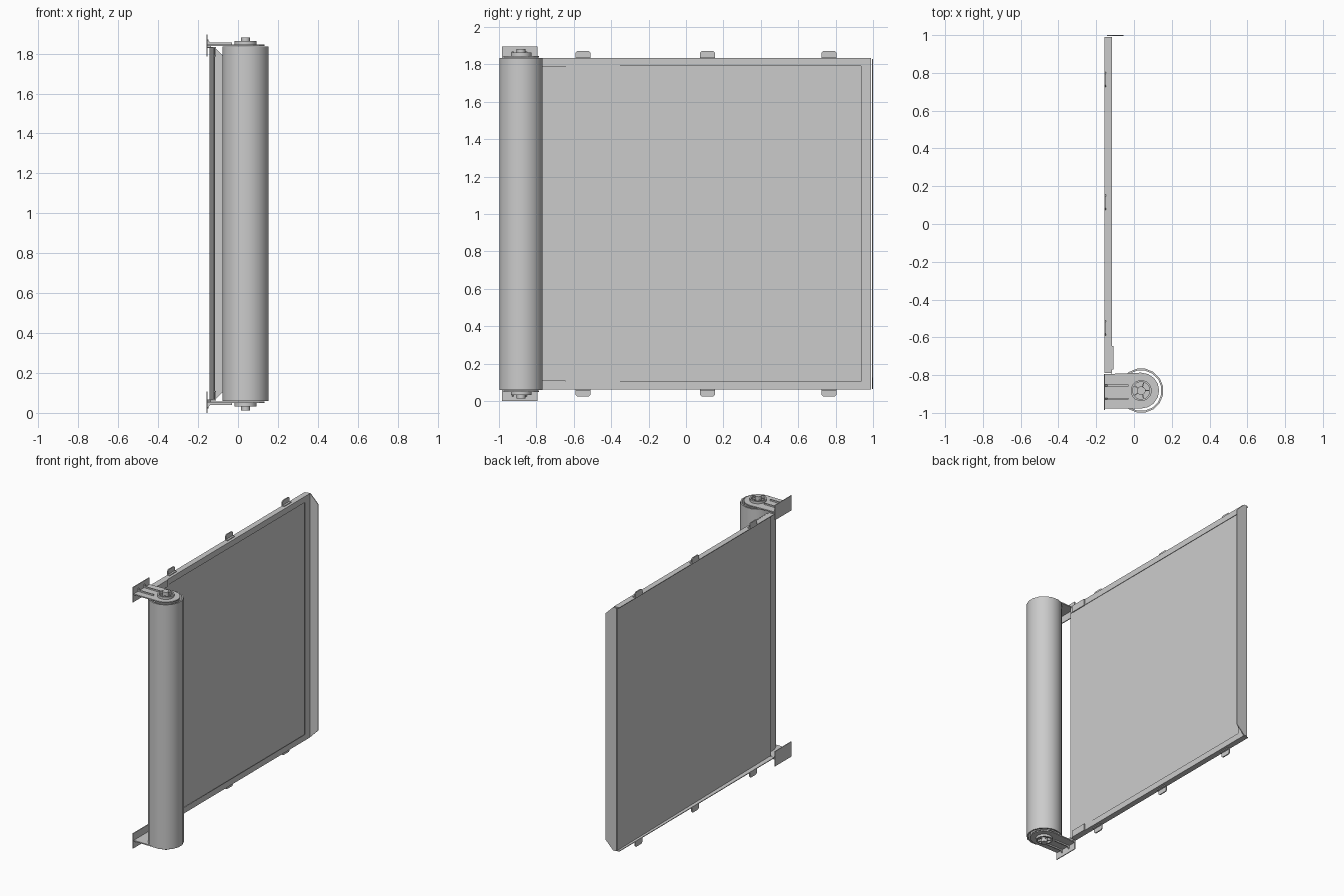
import bpy, bmesh
from math import pi, sin, cos
from mathutils import Vector

cube = bpy.data.objects.get("Cube")
if cube:
    bpy.data.objects.remove(cube)

grey = bpy.data.materials.new("plain_grey")
grey.use_nodes = True
GREY = (0.6, 0.6, 0.6, 1)
grey.diffuse_color = GREY
grey.node_tree.nodes["Principled BSDF"].inputs["Base Color"].default_value = GREY

HEIGHT = 1.895
MID = HEIGHT / 2
AXIS = Vector((0.038, -0.882, 0))   # roller axis


def finish(name, bm, smooth=False):
    bmesh.ops.recalc_face_normals(bm, faces=bm.faces)
    mesh = bpy.data.meshes.new(name)
    bm.to_mesh(mesh)
    bm.free()
    mesh.materials.append(grey)
    obj = bpy.data.objects.new(name, mesh)
    bpy.context.collection.objects.link(obj)
    if smooth:
        bpy.ops.object.select_all(action='DESELECT')
        obj.select_set(True)
        bpy.context.view_layer.objects.active = obj
        bpy.ops.object.shade_smooth_by_angle(angle=pi / 4)
    return obj


def prism(name, outline, offset, smooth=False):
    """Extrude a closed outline of 3D points by an offset vector."""
    bm = bmesh.new()
    face = bm.faces.new([bm.verts.new(p) for p in outline])
    new = bmesh.ops.extrude_face_region(bm, geom=[face])["geom"]
    verts = [v for v in new if isinstance(v, bmesh.types.BMVert)]
    bmesh.ops.translate(bm, verts=verts, vec=offset)
    return finish(name, bm, smooth)


def box(name, x, y, z):
    outline = [(x[i], y[j], z[0]) for i, j in ((0, 0), (1, 0), (1, 1), (0, 1))]
    return prism(name, outline, (0, 0, z[1] - z[0]))


def lathe(name, profile, sides, closed=False):
    """Spin (radius, z) pairs around the roller axis."""
    bm = bmesh.new()
    rings = []
    for r, z in profile:
        rings.append([bm.verts.new(AXIS + Vector((r * cos(a), r * sin(a), z)))
                      for a in (2 * pi * (k + 0.5) / sides for k in range(sides))])
    pairs = list(zip(rings, rings[1:]))
    if closed:
        pairs.append((rings[-1], rings[0]))
    else:
        bm.faces.new(rings[0])
        bm.faces.new(rings[-1])
    for a, b in pairs:
        for k in range(sides):
            n = (k + 1) % sides
            bm.faces.new((a[k], a[n], b[n], b[k]))
    return finish(name, bm, True)


def mirrored(obj):
    """Repeat a top part at the bottom."""
    empty = bpy.data.objects.get("mirror_centre")
    if not empty:
        empty = bpy.data.objects.new("mirror_centre", None)
        empty.location.z = MID
        empty.hide_render = True
        bpy.context.collection.objects.link(empty)
        bpy.context.view_layer.update()
    mod = obj.modifiers.new("Mirror", 'MIRROR')
    mod.use_axis = (False, False, True)
    mod.mirror_object = empty
    mod.use_mirror_merge = False


# Roller casing with rolled fabric inside
lathe("roller_casing", [(0.118, 0.06), (0.118, 1.835), (0.108, 1.835), (0.108, 0.06)], 16, True)
lathe("fabric_roll", [(0.09, 0.064), (0.09, 1.831)], 16)

# Screen fabric, leaning slightly toward the roller
prism("screen_fabric", [(-0.142, 0.985, 0.066), (-0.139, 0.985, 0.066),
                        (-0.119, -0.80, 0.066), (-0.122, -0.80, 0.066)], (0, 0, 1.763))

# Channel rails along the top and bottom
mirrored(box("rail_web", (-0.157, -0.117), (-0.79, 0.99), (1.828, 1.833)))
mirrored(box("rail_lip", (-0.119, -0.116), (-0.79, 0.99), (1.79, 1.833)))
mirrored(box("rail_guide", (-0.116, -0.109), (-0.77, -0.645), (1.785, 1.834)))

# End rail and pull flange with tapered ends
box("end_lip", (-0.119, -0.116), (0.935, 0.99), (0.065, 1.83))
box("end_web", (-0.142, -0.116), (0.985, 0.99), (0.065, 1.83))
prism("pull_flange", [(-0.142, 0.994, 0.065), (-0.115, 0.994, 0.065), (-0.055, 0.994, 0.125),
                      (-0.055, 0.994, HEIGHT - 0.125), (-0.115, 0.994, 1.83),
                      (-0.142, 0.994, 1.83)], (0, 0.006, 0))

# Mounting clips with clipped corners
for y in (-0.55, 0.115, 0.765):
    w = 0.04
    mirrored(prism("mounting_clip", [(-0.157, y - w, 1.835), (-0.157, y - w, 1.862),
                                     (-0.157, y - w + 0.01, 1.872), (-0.157, y + w - 0.01, 1.872),
                                     (-0.157, y + w, 1.862), (-0.157, y + w, 1.835)],
                   (0.008, 0, 0)))
    mirrored(box("clip_foot", (-0.157, -0.135), (y - w, y + w), (1.833, 1.839)))

# End bracket: wall plate, rounded arm and ribs
mirrored(box("bracket_plate", (-0.159, -0.153), (-0.985, -0.795), (1.787, HEIGHT)))
arm = [(-0.155, -0.795, 1.838), (-0.155, -0.977, 1.838)]
for k in range(9):
    a = -pi / 2 + pi * k / 8
    arm.append((AXIS.x + 0.095 * cos(a), AXIS.y + 0.095 * sin(a), 1.838))
mirrored(prism("bracket_arm", arm, (0, 0, 0.008)))
for y in (-0.925, -0.855):
    mirrored(box("bracket_rib", (-0.155, -0.03), (y - 0.004, y + 0.004), (1.846, 1.856)))
    mirrored(prism("rib_gusset", [(-0.155, y - 0.004, 1.856), (-0.155, y - 0.004, 1.872),
                                  (-0.14, y - 0.004, 1.856)], (0, 0.008, 0)))

# Hub ring, spokes and axle pin
mirrored(lathe("hub_ring", [(0.056, 1.84), (0.056, 1.863), (0.046, 1.863), (0.046, 1.84)], 16, True))
mirrored(lathe("axle_pin", [(0.023, 1.84), (0.023, 1.882)], 10))
for k in range(5):
    a = 2 * pi * k / 5
    d, n = Vector((cos(a), sin(a), 0)), Vector((-sin(a), cos(a), 0)) * 0.003
    base = AXIS + Vector((0, 0, 1.84))
    mirrored(prism("hub_spoke", [base + d * 0.02 - n, base + d * 0.05 - n,
                                 base + d * 0.05 + n, base + d * 0.02 + n], (0, 0, 0.02)))
